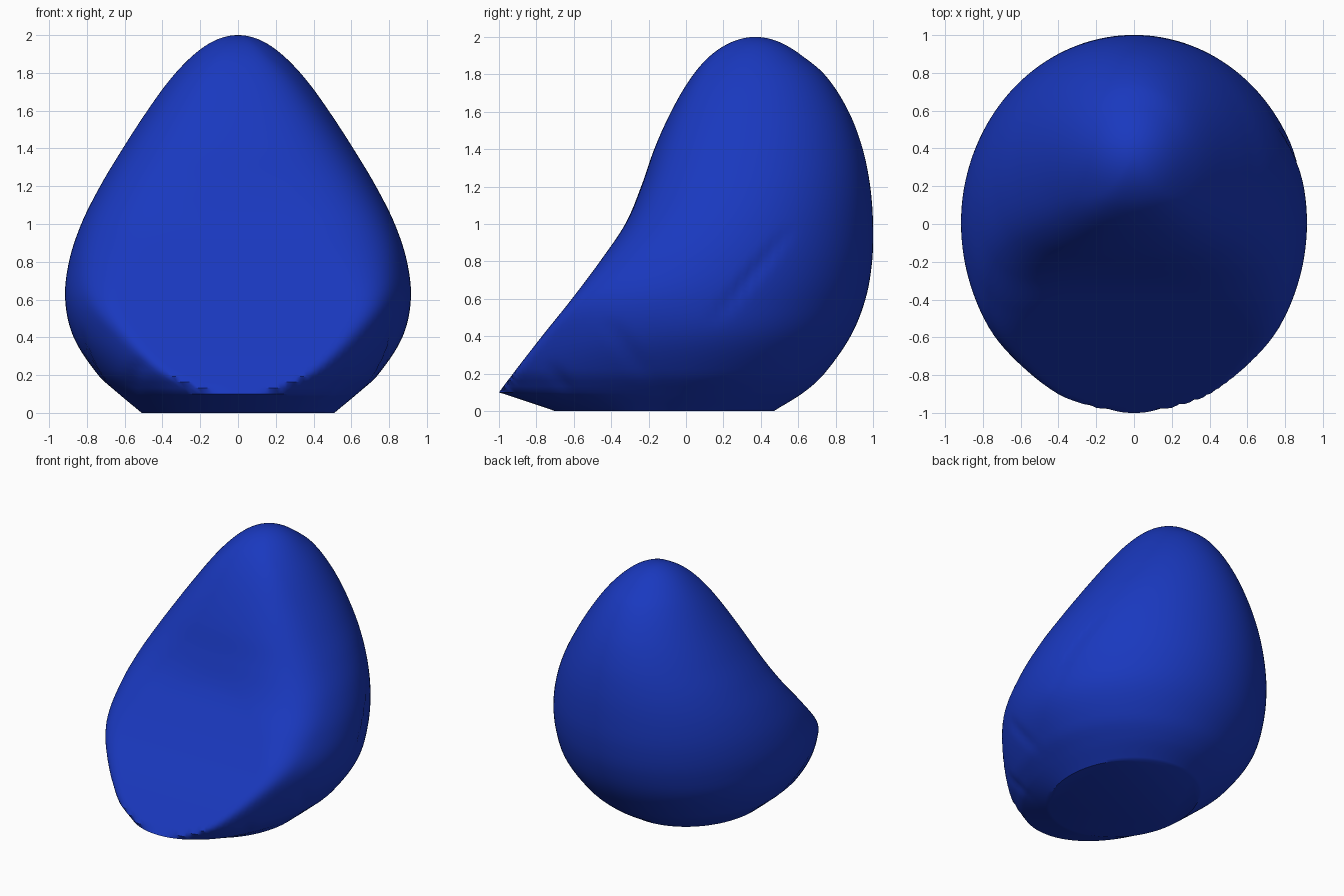
import bpy, bmesh, math
from mathutils import Vector

if "Cube" in bpy.data.objects:
    bpy.data.objects.remove(bpy.data.objects["Cube"])

# Horizontal sections: z, half width, centre y, back y, seat y, uncut front y, seat edge softness
SECTIONS = [
    (2.00, 0.00, 0.37, 0.37, 0.37, 0.37, 0.00),
    (1.90, 0.23, 0.37, 0.62, 0.13, 0.12, 0.05),
    (1.80, 0.33, 0.37, 0.74, 0.04, 0.01, 0.12),
    (1.60, 0.48, 0.35, 0.87, -0.08, -0.16, 0.22),
    (1.40, 0.61, 0.31, 0.945, -0.17, -0.32, 0.30),
    (1.20, 0.73, 0.25, 0.985, -0.24, -0.48, 0.32),
    (1.00, 0.83, 0.16, 1.00, -0.325, -0.66, 0.30),
    (0.80, 0.895, 0.07, 0.995, -0.46, -0.84, 0.22),
    (0.60, 0.915, 0.00, 0.96, -0.61, -1.00, 0.13),
    (0.40, 0.87, 0.00, 0.88, -0.77, -1.04, 0.06),
    (0.20, 0.74, -0.03, 0.74, -0.925, -1.06, 0.02),
    (0.10, 0.63, -0.06, 0.63, -1.00, -1.00, 0.004),
    (0.00, 0.51, -0.11, 0.47, -1.05, -0.70, 0.00),
]
U = [math.sqrt(2 - s[0]) for s in SECTIONS]   # rounds the dome at the top


def section(u):
    """Smooth (Hermite) interpolation between the sections."""
    n = len(U)
    i = max(j for j in range(n - 1) if U[j] <= u + 1e-9)
    h = U[i + 1] - U[i]
    t = (u - U[i]) / h

    def slope(j, c):
        a, b = max(j - 1, 0), min(j + 1, n - 1)
        return (SECTIONS[b][c] - SECTIONS[a][c]) / (U[b] - U[a])

    out = []
    for c in range(1, 7):
        p, q = SECTIONS[i][c], SECTIONS[i + 1][c]
        if c in (4, 5) and i >= n - 3:        # crisp lip at the front
            out.append(p + (q - p) * t)
            continue
        out.append((2*t**3 - 3*t*t + 1) * p + (t**3 - 2*t*t + t) * h * slope(i, c)
                   + (3*t*t - 2*t**3) * q + (t**3 - t*t) * h * slope(i + 1, c))
    return out


def soft_max(a, b, k):
    if k < 1e-5:
        return max(a, b)
    h = max(k - abs(a - b), 0) / k
    return max(a, b) + h * h * k / 4


# Fabric creases: side, start (y, z), end (y, z), depth
CREASES = [
    (1, (0.12, 0.45), (0.58, 1.00), 0.014),
    (1, (-0.42, 0.50), (-0.20, 0.15), 0.014),
    (1, (-0.74, 0.26), (-0.60, 0.06), 0.016),
    (-1, (-0.84, 0.28), (-0.55, 0.10), 0.016),
    (-1, (-0.40, 0.45), (-0.15, 0.15), 0.010),
]


def crease_depth(x, y, z):
    total = 0
    for side, a, b, depth in CREASES:
        if x * side < 0.2:
            continue
        a, b, p = Vector(a), Vector(b), Vector((y, z))
        d = b - a
        t = (p - a).dot(d) / d.length_squared
        if 0 < t < 1:
            dist = (p - a - d * t).length
            total += depth * math.sin(math.pi * t) * math.exp(-(dist / 0.03) ** 2)
    return total


def ring_point(u, angle):
    w, yc, yb, yf, body, k = section(u)
    z = 2 - u * u
    x, c = w * math.sin(angle), math.cos(angle)
    if c < 0:
        y = yc - (yb - yc) * c
    else:
        y = yc + (body - yc) * c
        if z >= 0.0999:
            mid = soft_max(body, yf, k)
            y = soft_max(y, yf, k)
            y = yc + (y - yc) * (yf - yc) / (mid - yc)
    s = 1 - crease_depth(x, y, z) / max(math.hypot(x, y - yc), 0.2)
    return x * s, yc + (y - yc) * s, z


# Bean bag body
SIDES = 144
LIP = math.sqrt(1.9)
levels = [LIP * (i + 1) / 120 for i in range(120)]
levels += [math.sqrt(1.9 + 0.1 * (i + 1) / 8) for i in range(8)]
bm = bmesh.new()
top = bm.verts.new((0, 0.37, 2))
rings = [[bm.verts.new(ring_point(u, 2 * math.pi * i / SIDES)) for i in range(SIDES)]
         for u in levels]
for i in range(SIDES):
    j = (i + 1) % SIDES
    bm.faces.new((top, rings[0][i], rings[0][j]))
    for a, b in zip(rings, rings[1:]):
        bm.faces.new((a[i], b[i], b[j], a[j]))
bm.faces.new(rings[-1])
bmesh.ops.recalc_face_normals(bm, faces=bm.faces)
mesh = bpy.data.meshes.new("bean_bag")
bm.to_mesh(mesh)
bm.free()
bag = bpy.data.objects.new("bean_bag", mesh)
bpy.context.collection.objects.link(bag)

# Blue fabric
fabric = bpy.data.materials.new("blue_fabric")
fabric.diffuse_color = (0.01, 0.04, 0.52, 1)
fabric.use_nodes = True
fabric.node_tree.nodes["Principled BSDF"].inputs["Base Color"].default_value = fabric.diffuse_color
mesh.materials.append(fabric)

bpy.context.view_layer.objects.active = bag
bag.select_set(True)
bpy.ops.object.shade_smooth_by_angle(angle=math.radians(35))
